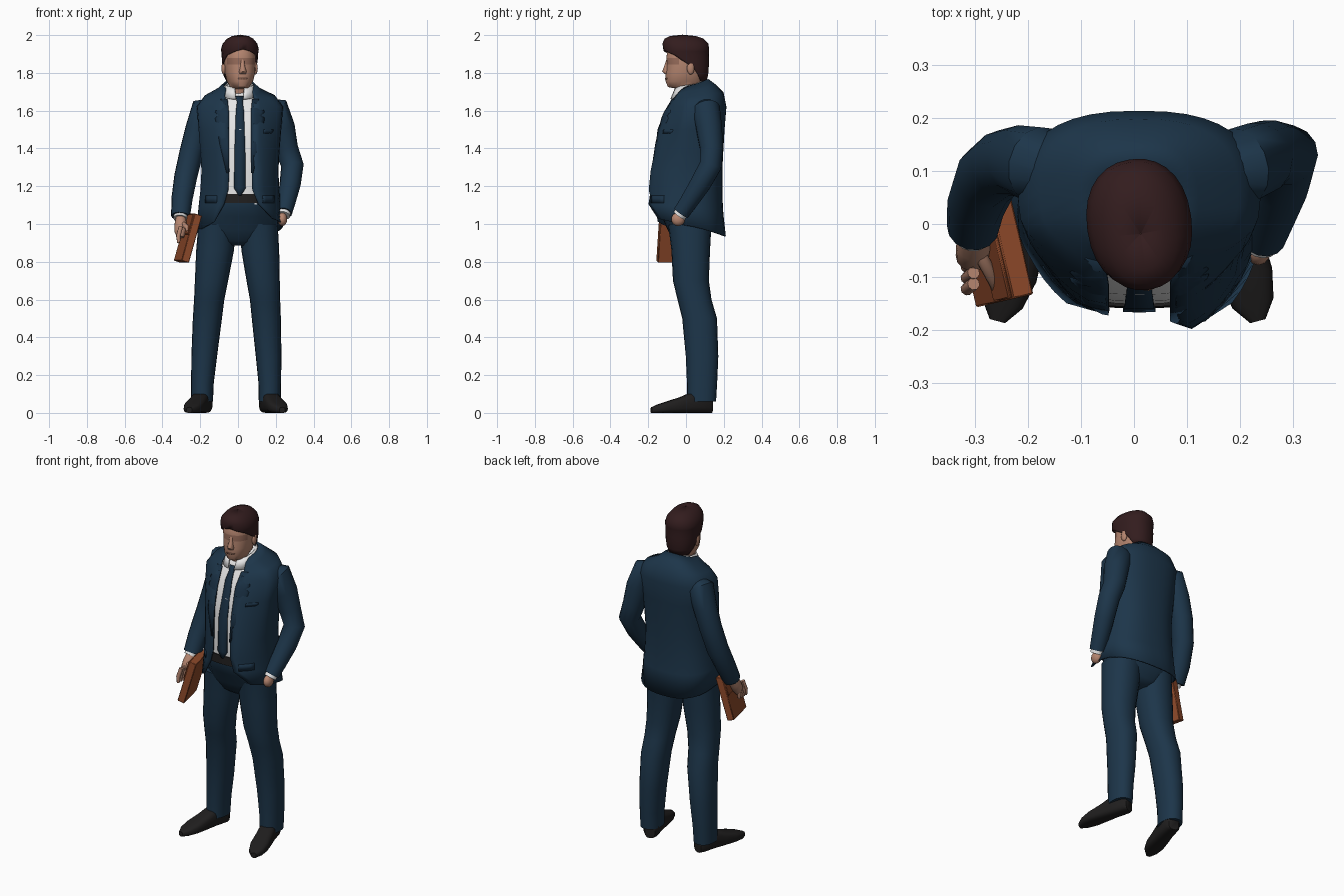
import bpy
import bmesh
from math import sin, cos, radians, copysign
from mathutils import Vector, Matrix, Quaternion

cube = bpy.data.objects.get("Cube")
if cube:
    bpy.data.objects.remove(cube, do_unlink=True)

def material(name, *rgb):
    mat = bpy.data.materials.new(name)
    mat.use_nodes = True
    mat.diffuse_color = (*rgb, 1)
    mat.node_tree.nodes["Principled BSDF"].inputs["Base Color"].default_value = (*rgb, 1)
    return mat

NAVY = material("navy suit", .012, .036, .068)
TRIM = material("dark navy trim", .01, .03, .058)
WHITE = material("white shirt", .8, .8, .8)
SKIN = material("skin", .46, .235, .16)
SHADE = material("darker skin", .3, .145, .1)
HAIR = material("dark brown hair", .033, .012, .013)
BLACK = material("black leather", .014, .013, .013)
LEATHER = material("tan leather", .28, .07, .024)

def finish(bm, name, mat, thickness=0.0, angle=50):
    bmesh.ops.recalc_face_normals(bm, faces=bm.faces)
    mesh = bpy.data.meshes.new(name)
    bm.to_mesh(mesh)
    bm.free()
    obj = bpy.data.objects.new(name, mesh)
    bpy.context.collection.objects.link(obj)
    mesh.materials.append(mat)
    if thickness:
        solid = obj.modifiers.new("thickness", "SOLIDIFY")
        solid.thickness, solid.offset = thickness, 0
    bpy.ops.object.select_all(action="DESELECT")
    obj.select_set(True)
    bpy.context.view_layer.objects.active = obj
    bpy.ops.object.shade_smooth_by_angle(angle=radians(angle))
    return obj

def bridge(rings, cap):
    bm = bmesh.new()
    rings = [[bm.verts.new(p) for p in ring] for ring in rings]
    for low, high in zip(rings, rings[1:]):
        for i in range(len(low) - 1):
            bm.faces.new((low[i], low[i + 1], high[i + 1], high[i]))
    bmesh.ops.remove_doubles(bm, verts=bm.verts, dist=.0005)
    if cap:
        bmesh.ops.holes_fill(bm, edges=[e for e in bm.edges if e.is_boundary], sides=0)
    return bm

def pad(row):
    """Row: z, cx, cy, rx, ry, then left gap, right gap (degrees from the front), tilt."""
    return tuple(row) + (0,) * (8 - len(row))

def loft(name, rows, mat, cap=True, n=28, p=.8, warp=Vector, thickness=0.0, matrix=Matrix()):
    rings = []
    for z, cx, cy, rx, ry, left, right, tilt in map(pad, rows):
        ring = []
        for i in range(n + 1):
            t = radians(left + (360 - left - right) * i / n)
            x, y = [copysign(abs(v) ** p, v) for v in (sin(t), cos(t))]
            ring.append(warp(Vector((cx + rx * x, cy - ry * y, z + tilt * cos(t)))))
        rings.append(ring)
    bm = bridge(rings, cap)
    bm.transform(matrix)
    return finish(bm, name, mat, thickness)

def tube(name, path, mat, n=14):
    """Path: x, y, z, radius; rings are carried along without twisting."""
    pts = [Vector(q[:3]) for q in path]
    rings, old, turn = [], Vector((0, 0, 1)), Quaternion()
    for i, q in enumerate(path):
        way = (pts[min(i + 1, len(pts) - 1)] - pts[max(i - 1, 0)]).normalized()
        turn = old.rotation_difference(way) @ turn
        old = way
        angles = [radians(360 * k / n) for k in range(n + 1)]
        rings.append([pts[i] + turn @ Vector((q[3] * cos(a), q[3] * sin(a), 0)) for a in angles])
    return finish(bridge(rings, True), name, mat)

def front_y(rows, x, z):
    """Depth of a lofted front at x, z."""
    rows = sorted(((r[0] + r[7],) + r[1:5] for r in map(pad, rows)), reverse=True)
    for a, b in zip(rows, rows[1:]):
        if z >= b[0]:
            break
    f = max(0, min(1, (a[0] - z) / (a[0] - b[0])))
    cx, cy, rx, ry = [a[i] + (b[i] - a[i]) * f for i in range(1, 5)]
    s = min(.98, abs((x - cx) / rx)) ** 1.25
    return cy - ry * (1 - s * s) ** .4

def plate(name, mat, rows, surface, lift, columns=4, warp=Vector):
    """Thin panel that follows a lofted front; rows: z, x start, x end."""
    rings = []
    for z, a, b in rows:
        xs = [a + (b - a) * i / columns for i in range(columns + 1)]
        rings.append([warp(Vector((x, front_y(surface, x, z), z))) - Vector((0, lift, 0)) for x in xs])
    return finish(bridge(rings, False), name, mat, .006)

def ball(name, mat, centre, size):
    bm = bmesh.new()
    bmesh.ops.create_uvsphere(bm, u_segments=14, v_segments=8, radius=1)
    bm.transform(Matrix.Translation(centre) @ Matrix.Diagonal((*size, 1)))
    return finish(bm, name, mat)

def unit(v):
    return max(0, min(1, v))

def ease(v):  # round off the front corners of the torso
    return v + Vector((0, .35 * max(0, abs(v.x) - .09) * unit(-v.y / .1), 0))

def push(v):  # left panel swings forward, right panel hangs lower
    out = .045 * unit((1.42 - v.z) / .18) * unit((v.x - .05) / .06) * unit(-v.y / .1)
    drop = .6 * unit((1.09 - v.z) / .1) * unit((-v.x - .05) / .1) * unit(-v.y / .1)
    return ease(v) - Vector((0, out, .1 * drop))

# Jacket, open at the front
jacket = [pad(row) for row in (
    (1.735, .005, .035, .08, .08, 52, 52, -.03), (1.705, .005, .045, .115, .11, 36, 36, -.03),
    (1.675, .01, .06, .185, .135, 19, 18, -.02), (1.62, .01, .055, .225, .155, 14, 13),
    (1.5, .01, .025, .215, .175, 14, 12), (1.38, .01, .015, .205, .178, 14, 12),
    (1.28, .01, .01, .2, .178, 14, 12), (1.18, .01, .01, .205, .178, 14, 13),
    (1.09, .01, .012, .215, .18, 22, 18, .015), (.99, .01, .012, .225, .195, 46, 32, .055))]
loft("jacket", jacket, NAVY, cap=False, n=36, warp=push, thickness=.008)
lapel = [(1.66, .065, .1), (1.59, .058, .13), (1.575, .058, .112), (1.56, .058, .13), (1.42, .058, .105), (1.27, .058, .07)]
flap = [(1.15, .12, .18), (1.11, .122, .182)]
for label, side in (("left", 1), ("right", -1)):
    for part, rows, lift in (("lapel", lapel, .005), ("pocket_flap", flap, .003)):
        rows = [(z, .01 + side * a, .01 + side * b) for z, a, b in rows]
        plate(label + "_" + part, TRIM, rows, jacket, lift, warp=push)
plate("breast_pocket", TRIM, [(1.5, .135, .185), (1.48, .133, .183)], jacket, .003, warp=push)

# Shirt, collar, tie and belt
shirt = [(z, cx, cy, rx - .016, ry - .016, 0, 0, tilt) for z, cx, cy, rx, ry, _, _, tilt in jacket[:-1]]
loft("shirt", shirt, WHITE, n=36, warp=ease)
loft("shirt_collar", [(1.68, .008, .025, .088, .105, 9, 9, -.02), (1.737, .008, .022, .068, .078, 16, 16, -.015)],
     WHITE, cap=False, thickness=.008)
tie = [(1.675, .022), (1.645, .015), (1.6, .021), (1.4, .028), (1.19, .031), (1.15, .006)]
plate("tie", TRIM, [(z, .01 - w, .01 + w) for z, w in tie], shirt, .012, columns=2)
loft("belt", [(1.16, .01, .012, .196, .17), (1.11, .01, .012, .2, .173)], BLACK, warp=ease)

# Trousers and shoes; each shoe is lofted from heel to toe and turned out
loft("trouser_hips", [(1.125, .01, .012, .196, .168), (1.085, .01, .012, .203, .165), (1.04, .008, .015, .206, .143),
                      (.97, .005, .02, .205, .118), (.91, .003, .025, .13, .09), (.885, .003, .025, .05, .06)],
     NAVY, warp=ease)
leg = [(1.0, .11, .02, .1, .115), (.86, .118, .025, .1, .102), (.7, .133, .026, .088, .095), (.6, .143, .045, .08, .09),
       (.5, .15, .072, .077, .092), (.3, .162, .085, .068, .086), (.16, .168, .085, .06, .08), (.06, .168, .082, .058, .077)]
shoe = [(-.14, .03, .045), (-.12, .045, .055), (-.04, .046, .057), (.03, .05, .042),
        (.1, .052, .031), (.155, .04, .022), (.19, .015, .015)]
for label, side, shift in (("left", 1, 0), ("right", -1, .024)):
    loft(label + "_trouser_leg", [(z, side * (x + shift * (1 - z)), y, rx, ry) for z, x, y, rx, ry in leg],
         NAVY, n=20, p=.9)
    place = (Matrix.Translation((side * (.185 + shift), 0, 0))
             @ Matrix.Rotation(radians(side * 15), 4, "Z") @ Matrix.Rotation(radians(90), 4, "X"))
    loft(label + "_shoe", [(y, 0, h, w, h) for y, w, h in shoe], BLACK, n=20, p=.65, matrix=place)

# Sleeves, cuffs and hands
tube("left_sleeve", [(.12, .09, 1.63, .04), (.2, .108, 1.605, .074), (.232, .122, 1.51, .07), (.256, .135, 1.4, .062),
                     (.288, .13, 1.31, .06), (.276, .075, 1.21, .056), (.255, .01, 1.11, .048), (.243, -.025, 1.06, .044)], NAVY)
tube("right_sleeve", [(-.11, .09, 1.63, .04), (-.18, .112, 1.605, .073), (-.213, .12, 1.5, .067), (-.247, .115, 1.38, .063),
                      (-.277, .09, 1.25, .061), (-.297, .04, 1.13, .056), (-.304, -.005, 1.04, .05)], NAVY)
tube("left_cuff", [(.248, -.01, 1.08, .036), (.24, -.035, 1.045, .036)], WHITE)
tube("right_cuff", [(-.302, 0, 1.06, .036), (-.306, -.022, 1.028, .036)], WHITE)
ball("left_hand", SKIN, (.235, -.042, 1.025), (.026, .036, .036))
tube("right_palm", [(-.303, -.015, 1.04, .025), (-.303, -.04, 1.0, .033), (-.305, -.06, .96, .032), (-.305, -.07, .93, .018)], SKIN)
for i in range(4):
    y = -.05 - .021 * i
    tube("right_finger_" + str(i + 1), [(-.303, y, .985, .012), (-.316, y - .01, .935, .012), (-.314, y - .014, .9, .008)], SKIN, n=8)
tube("right_thumb", [(-.29, -.06, 1.0, .013), (-.268, -.1, .98, .013), (-.262, -.12, .955, .009)], SKIN, n=8)

# Leather folder with a raised flap
lean = (Matrix.Translation((-.265, -.055, .925)) @ Matrix.Rotation(radians(13), 4, "Z") @ Matrix.Rotation(radians(16), 4, "Y"))
for name, centre, size in (("folder", (0, 0, 0), (.042, .185, .26)), ("folder_flap", (-.023, 0, .07), (.008, .18, .11))):
    bm = bmesh.new()
    bmesh.ops.create_cube(bm, size=1)
    bm.transform(lean @ Matrix.Translation(centre) @ Matrix.Diagonal((*size, 1)))
    finish(bm, name, LEATHER, angle=30).modifiers.new("soft edges", "BEVEL").width = .003

# Head with a darker band across the eyes
skull = [(1.66, .005, .03, .058, .065), (1.715, .005, .025, .058, .068), (1.725, .008, -.01, .05, .088),
         (1.755, .009, -.008, .068, .102), (1.8, .01, -.004, .079, .106), (1.845, .01, 0, .082, .106),
         (1.88, .01, 0, .083, .106), (1.94, .01, 0, .075, .096), (1.975, .01, 0, .04, .055)]
head = loft("head", skull, SKIN, p=.9)
head.data.materials.append(SHADE)
for face in head.data.polygons:
    face.material_index = int(1.845 < face.center.z < 1.88 and face.center.y < -.055)
parts = [head, plate("mouth", SHADE, [(1.772, -.015, .035), (1.764, -.012, .032)], skull, 0)]
parts.append(loft("nose", [(1.795, .01, -.105, .018, .012), (1.808, .01, -.107, .02, .022),
                           (1.835, .01, -.104, .012, .014), (1.87, .01, -.1, .009, .006)], SKIN, n=10))
for label, side in (("left", 1), ("right", -1)):
    parts.append(ball(label + "_ear", SKIN, (.01 + side * .085, .012, 1.825), (.012, .02, .034)))

# Hair with a cut hairline
parts.append(loft("hair", [
    (1.755, .01, .025, .068, .08, 120, 120), (1.79, .01, .018, .083, .096, 108, 108), (1.83, .01, .012, .09, .105, 95, 95),
    (1.865, .01, .006, .092, .112, 72, 72), (1.895, .01, 0, .094, .117, 52, 52), (1.915, .01, 0, .096, .119, 20, 20),
    (1.925, .01, 0, .097, .12), (1.955, .01, -.005, .088, .12), (1.98, .01, -.012, .066, .102),
    (1.993, .01, -.018, .042, .07), (2.0, .01, -.02, .001, .001)], HAIR, cap=False, p=.9, thickness=.004))
for part in parts:
    part.rotation_euler.z = radians(8)
